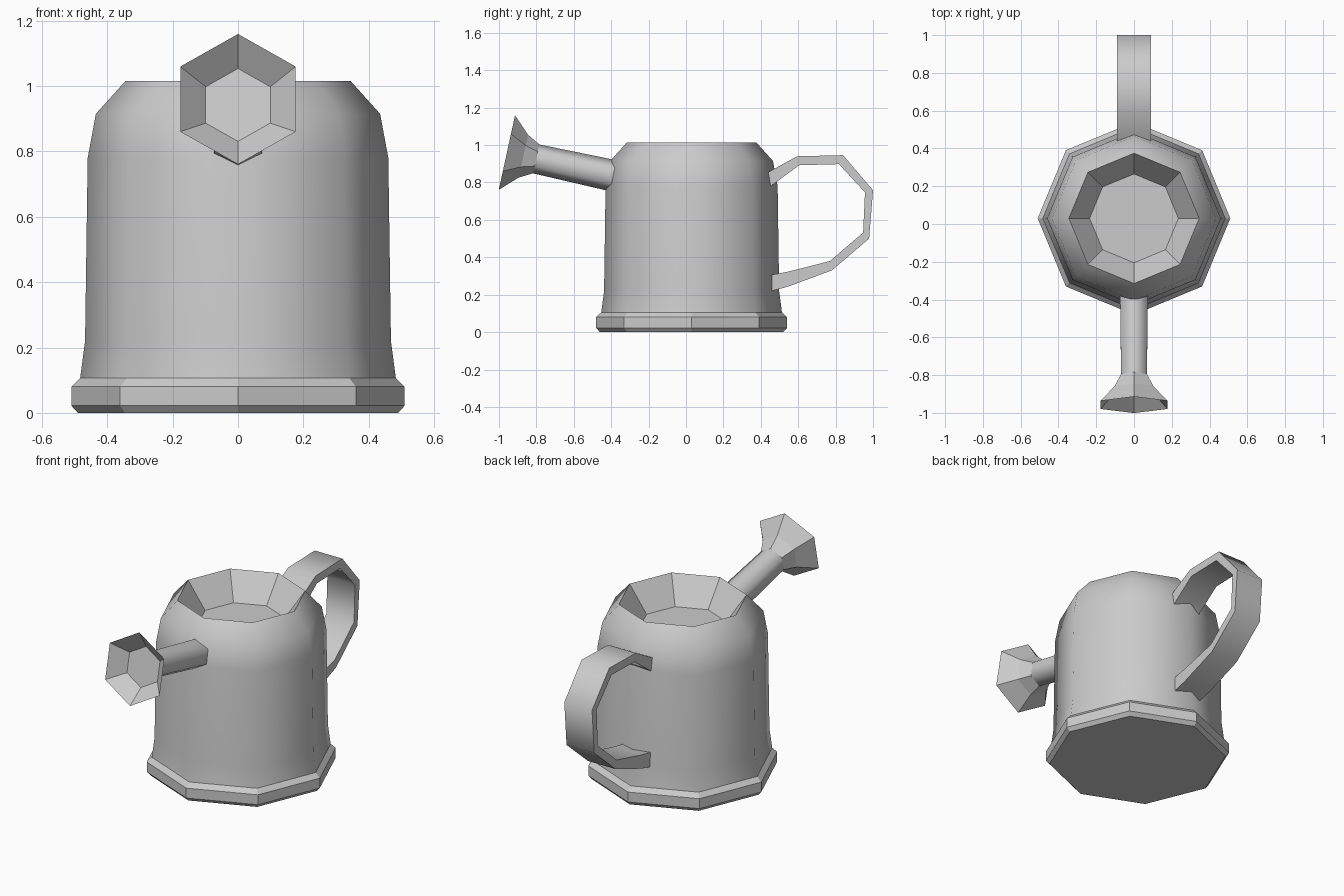
import bpy, bmesh, math
from mathutils import Vector

if "Cube" in bpy.data.objects:
    bpy.data.objects.remove(bpy.data.objects["Cube"])

CY = 0.03  # body axis position in y


def finish(bm, name):
    bmesh.ops.recalc_face_normals(bm, faces=bm.faces)
    me = bpy.data.meshes.new(name)
    bm.to_mesh(me)
    bm.free()
    ob = bpy.data.objects.new(name, me)
    bpy.context.collection.objects.link(ob)
    return ob


def lathe(name, profile, sides, origin, u, v, axis, smooth):
    """Loft regular polygons (radius, distance) along an axis, capped at both ends."""
    origin, u, v, axis = map(Vector, (origin, u, v, axis))
    bm = bmesh.new()
    rings = []
    for r, d in profile:
        ring = []
        for i in range(sides):
            a = 2 * math.pi * i / sides
            ring.append(bm.verts.new(origin + axis * d + u * (r * math.cos(a)) + v * (r * math.sin(a))))
        rings.append(ring)
    for k in range(len(rings) - 1):
        for i in range(sides):
            j = (i + 1) % sides
            f = bm.faces.new((rings[k][i], rings[k][j], rings[k + 1][j], rings[k + 1][i]))
            f.smooth = k in smooth
    bm.faces.new(rings[0])
    bm.faces.new(rings[-1])
    return finish(bm, name)


# Eight-sided can: flared foot, tapering wall, chamfered shoulder, sunken top
can = [(0.49, 0), (0.51, 0.022), (0.51, 0.08), (0.483, 0.106), (0.468, 0.22),
       (0.46, 0.78), (0.435, 0.915), (0.345, 1.015), (0.235, 0.865)]
lathe("can_body", can, 8, (0, CY, 0), (1, 0, 0), (0, 1, 0), (0, 0, 1), {3, 4, 5, 6})

# Six-sided spout with flared, hollow rose; distances run from the rose face to the can
axis = Vector((0, 0.977, -0.213)).normalized()
up = Vector((0, 0.213, 0.977)).normalized()
spout = [(0.114, 0.083), (0.204, 0), (0.117, 0.09), (0.079, 0.16), (0.085, 0.61)]
lathe("spout", spout, 6, (0, -0.9575, 0.96), up, (1, 0, 0), axis, {3})

# Handle: flat band extruded across x, outer and inner outlines in (y, z)
outer = [(0.44, 0.855), (0.594, 0.94), (0.84, 0.946), (1.0, 0.758),
         (0.979, 0.50), (0.78, 0.33), (0.545, 0.243), (0.457, 0.22)]
inner = [(0.453, 0.78), (0.604, 0.892), (0.818, 0.898), (0.957, 0.747),
         (0.947, 0.532), (0.77, 0.38), (0.545, 0.323), (0.457, 0.306)]
bm = bmesh.new()
sections = []
for (yo, zo), (yi, zi) in zip(outer, inner):
    sections.append([bm.verts.new(c) for c in
                     ((-0.09, yo, zo), (0.09, yo, zo), (0.09, yi, zi), (-0.09, yi, zi))])
for a, b in zip(sections, sections[1:]):
    for i in range(4):
        j = (i + 1) % 4
        bm.faces.new((a[i], a[j], b[j], b[i]))
bm.faces.new(sections[0])
bm.faces.new(sections[-1])
handle = finish(bm, "handle")
bpy.context.view_layer.objects.active = handle
handle.select_set(True)
bpy.ops.object.shade_smooth_by_angle(angle=math.radians(65))
